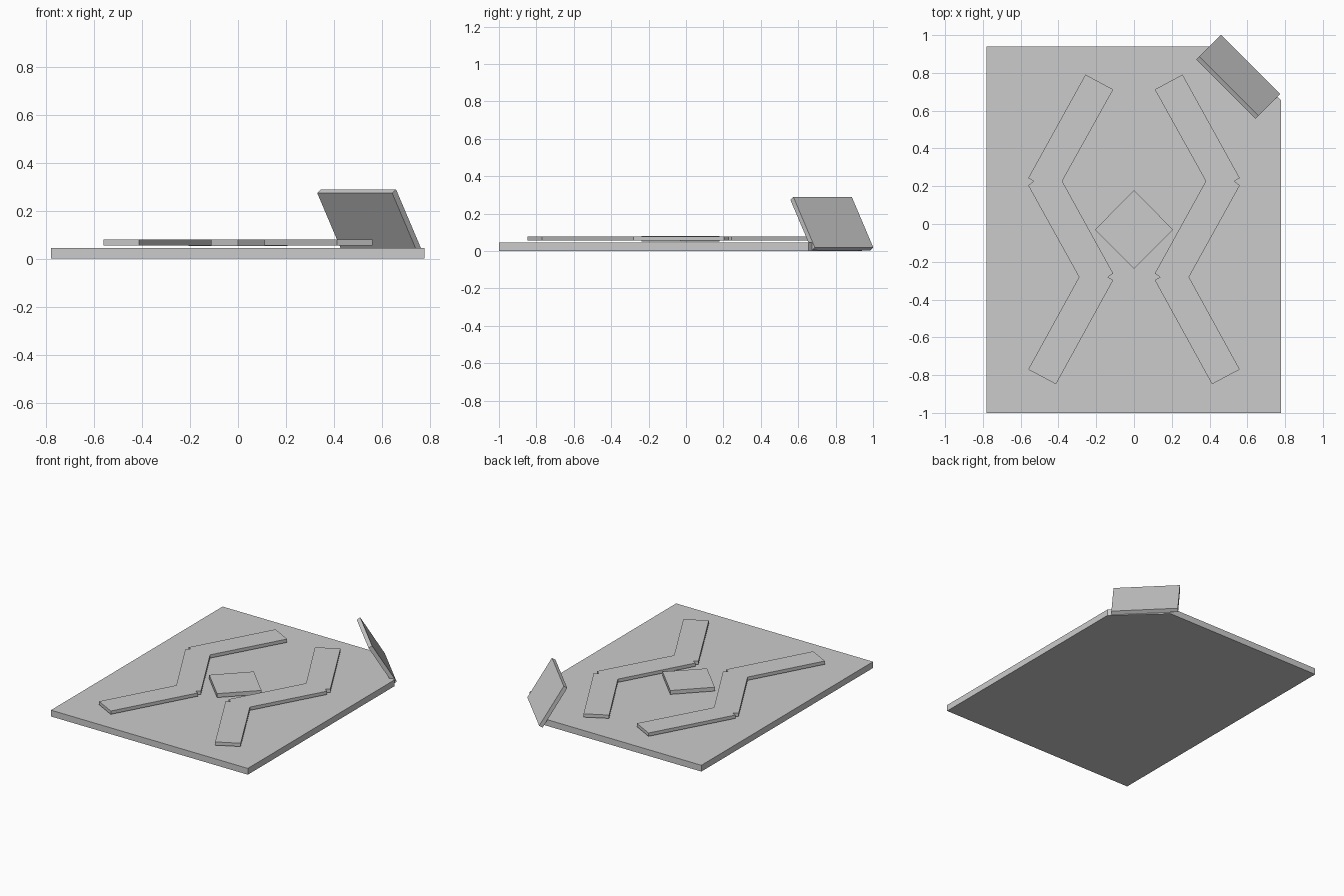
import bpy, bmesh
from math import sqrt

if "Cube" in bpy.data.objects:
    bpy.data.objects.remove(bpy.data.objects["Cube"])


def prism(name, bottom, offset):
    """Solid made by sweeping a flat polygon along an offset vector."""
    me = bpy.data.meshes.new(name)
    bm = bmesh.new()
    face = bm.faces.new([bm.verts.new(p) for p in bottom])
    ext = bmesh.ops.extrude_face_region(bm, geom=[face], use_keep_orig=True)
    moved = [v for v in ext["geom"] if isinstance(v, bmesh.types.BMVert)]
    bmesh.ops.translate(bm, verts=moved, vec=offset)
    bmesh.ops.recalc_face_normals(bm, faces=bm.faces)
    bm.to_mesh(me)
    bm.free()
    ob = bpy.data.objects.new(name, me)
    bpy.context.collection.objects.link(ob)
    return ob


def slab(name, outline, z0, z1):
    return prism(name, [(x, y, z0) for x, y in outline], (0, 0, z1 - z0))


# base sheet with one corner cut off
slab("base_sheet", [(-0.78, -1), (0.778, -1), (0.778, 0.655), (0.475, 0.94), (-0.78, 0.94)], 0, 0.045)

# raised diamond in the middle
slab("centre_diamond", [(0, -0.237), (0.207, -0.03), (0, 0.178), (-0.207, -0.03)], 0.052, 0.08)

# zigzag strip, mirrored to the left side
zigzag = slab("zigzag_strip", [
    (0.11, 0.712), (0.257, 0.791), (0.56, 0.243), (0.531, 0.227),
    (0.56, 0.204), (0.291, -0.281), (0.56, -0.77), (0.413, -0.848),
    (0.11, -0.297), (0.138, -0.281), (0.11, -0.262), (0.38, 0.227)], 0.055, 0.079)
mirror = zigzag.modifiers.new("mirror", "MIRROR")
mirror.use_axis[0] = True

# folded-up corner flap: cross-section across the fold, swept along the fold
r = 1 / sqrt(2)
u0, u1 = -0.382, 0.06
section = [(1.011, 0.004), (1.034, 0.019), (0.872, 0.289), (0.849, 0.274)]
prism("corner_flap", [((u0 + v) * r, (v - u0) * r, z) for v, z in section],
      ((u1 - u0) * r, -(u1 - u0) * r, 0))
